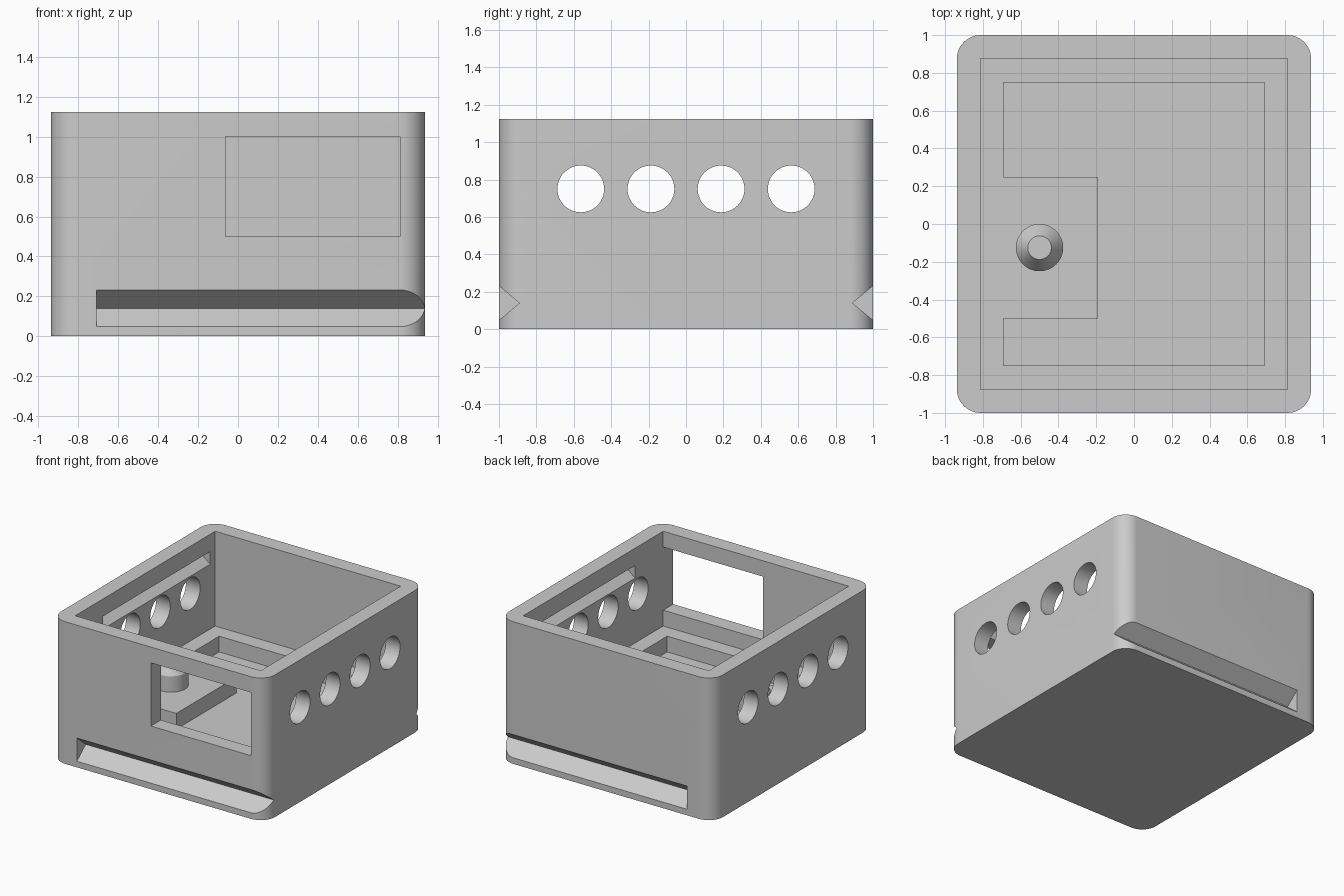
import bpy, math

if "Cube" in bpy.data.objects:
    bpy.data.objects.remove(bpy.data.objects["Cube"])

grey = bpy.data.materials.new("plain_grey")
grey.diffuse_color = (0.6, 0.6, 0.6, 1)
grey.use_nodes = True
grey.node_tree.nodes["Principled BSDF"].inputs["Base Color"].default_value = grey.diffuse_color


def prism(name, profile, lo, hi, axis="z"):
    """Extrude a closed 2D profile from lo to hi along an axis."""
    place = {"x": lambda a, b, t: (t, a, b),
             "y": lambda a, b, t: (a, t, b),
             "z": lambda a, b, t: (a, b, t)}[axis]
    n = len(profile)
    verts = [place(a, b, t) for t in (lo, hi) for a, b in profile]
    faces = [tuple(range(n - 1, -1, -1)), tuple(range(n, 2 * n))]
    faces += [(i, (i + 1) % n, n + (i + 1) % n, n + i) for i in range(n)]
    mesh = bpy.data.meshes.new(name)
    mesh.from_pydata(verts, [], faces)
    obj = bpy.data.objects.new(name, mesh)
    bpy.context.collection.objects.link(obj)
    mesh.materials.append(grey)
    bpy.context.view_layer.objects.active = obj
    for o in bpy.context.selected_objects:
        o.select_set(False)
    obj.select_set(True)
    bpy.ops.object.mode_set(mode="EDIT")
    bpy.ops.mesh.select_all(action="SELECT")
    bpy.ops.mesh.normals_make_consistent(inside=False)
    bpy.ops.object.mode_set(mode="OBJECT")
    return obj


def rect(x0, x1, y0, y1):
    return [(x0, y0), (x1, y0), (x1, y1), (x0, y1)]


def circle(cx, cy, r, n=48):
    return [(cx + r * math.cos(2 * math.pi * i / n),
             cy + r * math.sin(2 * math.pi * i / n)) for i in range(n)]


def rounded_rect(hx, hy, r, steps=12):
    pts = []
    for k, (sx, sy) in enumerate([(1, 1), (-1, 1), (-1, -1), (1, -1)]):
        for i in range(steps + 1):
            a = math.pi / 2 * (k + i / steps)
            pts.append((sx * (hx - r) + r * math.cos(a),
                        sy * (hy - r) + r * math.sin(a)))
    return pts


def cut(target, cutter):
    mod = target.modifiers.new("cut", "BOOLEAN")
    mod.operation = "DIFFERENCE"
    mod.solver = "EXACT"
    mod.object = cutter
    bpy.context.view_layer.objects.active = target
    bpy.ops.object.modifier_apply(modifier=mod.name)
    bpy.data.objects.remove(cutter)


def smooth(obj):
    for o in bpy.context.selected_objects:
        o.select_set(False)
    obj.select_set(True)
    bpy.context.view_layer.objects.active = obj
    bpy.ops.object.shade_smooth_by_angle(angle=math.radians(25))


# Rounded box shell with an open top
box = prism("box", rounded_rect(0.9375, 1.0, 0.125), 0, 1.125)
cut(box, prism("cavity", rect(-0.8125, 0.8125, -0.875, 0.875), 0.375, 1.3))

# Sunken floor leaving a ledge all round and a platform on the left
pocket = [(-0.69, -0.75), (0.69, -0.75), (0.69, 0.75), (-0.69, 0.75),
          (-0.69, 0.25), (-0.19, 0.25), (-0.19, -0.5), (-0.69, -0.5)]
cut(box, prism("pocket", pocket, 0.25, 0.5))

# Front window
cut(box, prism("window", rect(-0.0625, 0.8125, 0.5, 1.0), -1.1, -0.8, "y"))

# Four round holes through both side walls
for y in (-0.5625, -0.1875, 0.1875, 0.5625):
    cut(box, prism("hole", circle(y, 0.75, 0.125), -1.1, 1.1, "x"))

for s in (-1, 1):
    # V grooves outside, front and back, open at the right end
    outer = [(s * 0.89, 0.14), (s * 1.1, -0.035), (s * 1.1, 0.315)]
    cut(box, prism("outer_groove", outer, -0.71, 1.1, "x"))
    # Small V grooves inside, on the side walls
    inner = [(s * 0.875, 0.9375), (s * 0.75, 0.8375), (s * 0.75, 1.0375)]
    cut(box, prism("inner_groove", inner, -0.525, 0.8125, "y"))
smooth(box)

# Post with a tapered tip on the platform
post = prism("post", circle(-0.5, -0.125, 0.125), 0.375, 0.5)
tip = prism("post_tip", circle(-0.5, -0.125, 0.125), 0.5, 0.59)
for v in tip.data.vertices:
    if v.co.z > 0.55:
        v.co.x = -0.5 + (v.co.x + 0.5) * 0.5
        v.co.y = -0.125 + (v.co.y + 0.125) * 0.5
smooth(post)
smooth(tip)
